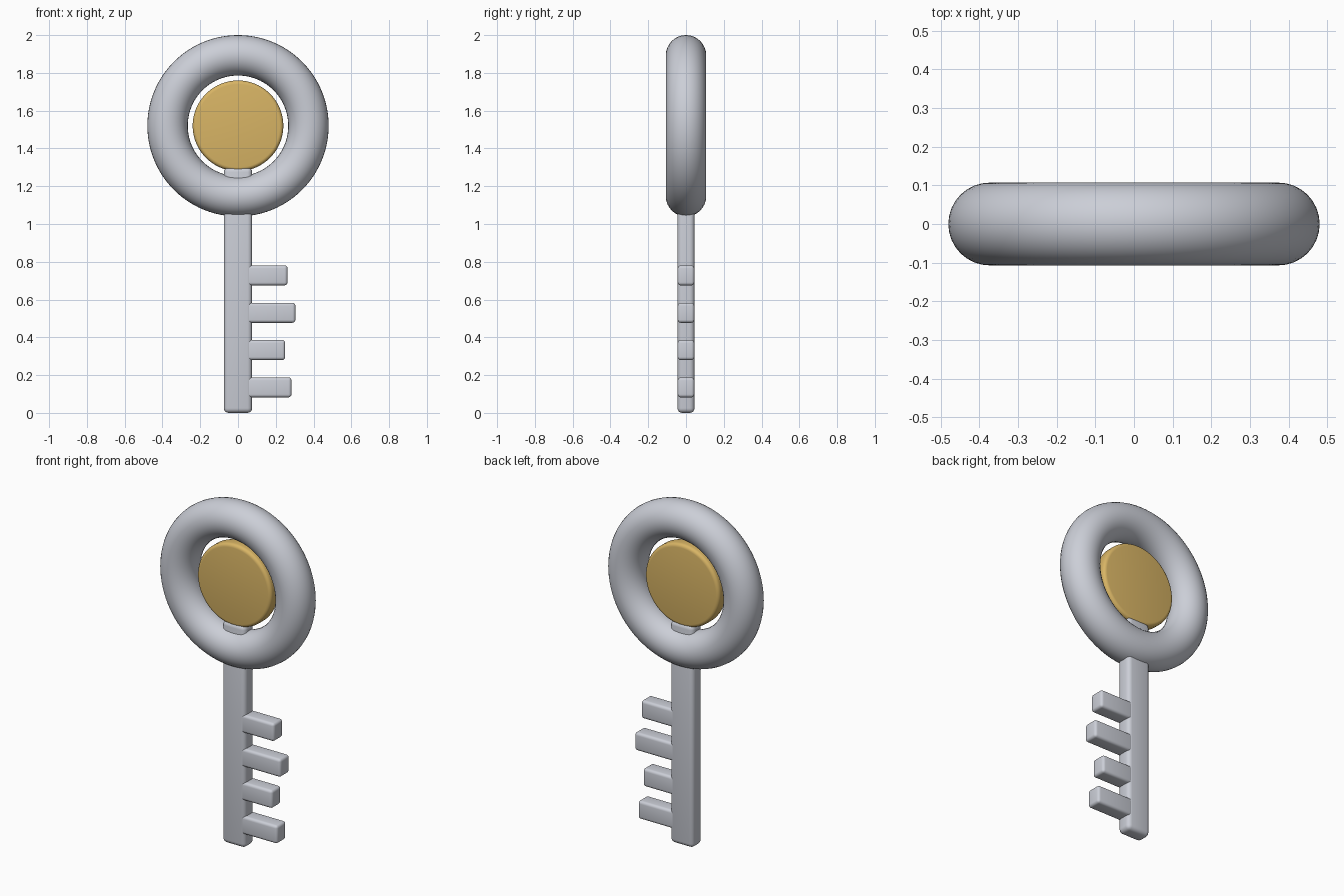
import bpy
import math

cube = bpy.data.objects.get("Cube")
if cube:
    bpy.data.objects.remove(cube, do_unlink=True)


def make_material(name, rgb):
    mat = bpy.data.materials.new(name)
    mat.use_nodes = True
    color = (*rgb, 1.0)
    mat.diffuse_color = color
    mat.node_tree.nodes["Principled BSDF"].inputs["Base Color"].default_value = color
    return mat


silver = make_material("silver", (0.60, 0.62, 0.68))
gold = make_material("gold", (0.69, 0.46, 0.13))


def finish(name, mat, bevel=0.0):
    """Name the active object, colour it, round its edges and shade it."""
    obj = bpy.context.object
    obj.name = name
    obj.data.materials.append(mat)
    bpy.ops.object.transform_apply(location=False, rotation=True, scale=True)
    if bevel:
        mod = obj.modifiers.new("rounded_edges", "BEVEL")
        mod.width = bevel
        mod.segments = 4
        mod.limit_method = "ANGLE"
        mod.angle_limit = math.radians(40)
        bpy.ops.object.modifier_apply(modifier=mod.name)
    bpy.ops.object.shade_smooth_by_angle(angle=math.radians(35))
    return obj


def rounded_box(name, x0, x1, half_y, z0, z1, bevel):
    bpy.ops.mesh.primitive_cube_add(size=1, location=((x0 + x1) / 2, 0, (z0 + z1) / 2))
    bpy.context.object.scale = (x1 - x0, 2 * half_y, z1 - z0)
    return finish(name, silver, bevel)


BOW_Z = 1.52

# Ring-shaped bow
bpy.ops.mesh.primitive_torus_add(
    major_radius=0.373, minor_radius=0.107, major_segments=96, minor_segments=32,
    location=(0, 0, BOW_Z), rotation=(math.pi / 2, 0, 0))
finish("bow_ring", silver)

# Gold disc inside the ring
bpy.ops.mesh.primitive_cylinder_add(
    vertices=96, radius=0.24, depth=0.08,
    location=(0, 0, BOW_Z), rotation=(math.pi / 2, 0, 0))
finish("bow_disc", gold, 0.02)

# Shaft, running through the ring up to the disc
rounded_box("shaft", -0.075, 0.075, 0.045, 0, 1.30, 0.025)

# Teeth on the left side: centre height and reach
teeth = [(0.135, 0.283), (0.333, 0.25), (0.53, 0.304), (0.728, 0.262)]
for i, (z, reach) in enumerate(teeth, 1):
    rounded_box(f"tooth_{i}", 0.045, reach, 0.044, z - 0.053, z + 0.053, 0.016)
